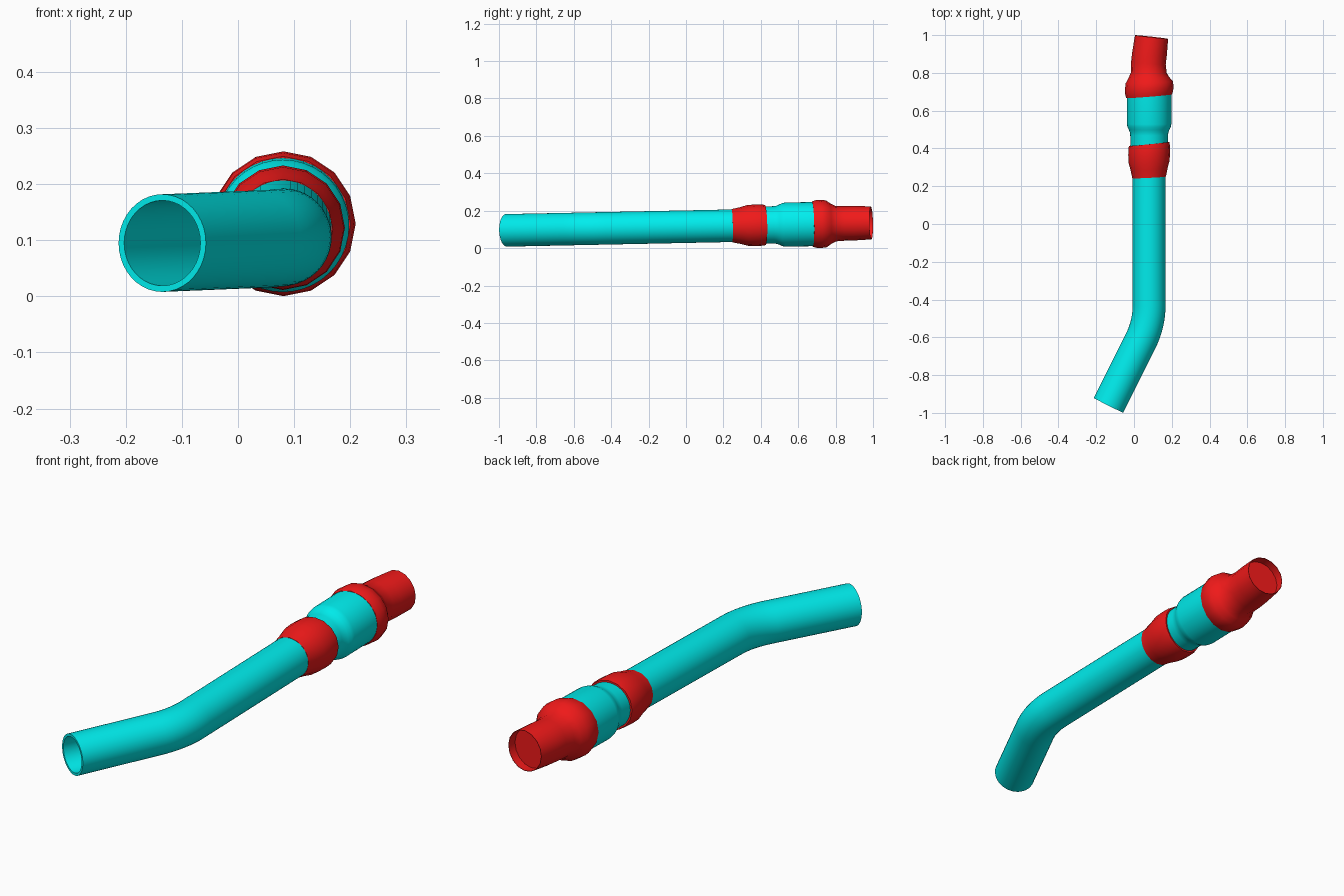
import bpy, bmesh, math
from mathutils import Vector

if "Cube" in bpy.data.objects:
    bpy.data.objects.remove(bpy.data.objects["Cube"])

SLOPE = 0.0205


def height(y):
    return 0.095 + SLOPE * (y + 0.96)


def material(name, rgb):
    m = bpy.data.materials.new(name)
    m.diffuse_color = (*rgb, 1)
    m.use_nodes = True
    m.node_tree.nodes["Principled BSDF"].inputs["Base Color"].default_value = m.diffuse_color
    return m


CYAN = material("cyan", (0.0, 0.85, 0.85))
RED = material("red", (0.87, 0.01, 0.01))


def loft(name, rings, sides, mat, closed=False, cap_end=False):
    """Skin circles given as (y, x, radius, heading angle) in order."""
    bm = bmesh.new()
    loops = []
    for y, x, r, a in rings:
        c = Vector((x, y, height(y)))
        side = Vector((math.cos(a), -math.sin(a), 0))
        up = Vector((0, -SLOPE, 1))
        loops.append([bm.verts.new(c + r * (math.sin(t) * side + math.cos(t) * up))
                      for t in (2 * math.pi * i / sides for i in range(sides))])
    pairs = list(zip(loops, loops[1:]))
    if closed:
        pairs.append((loops[-1], loops[0]))
    for p, q in pairs:
        for i in range(sides):
            j = (i + 1) % sides
            bm.faces.new((p[i], p[j], q[j], q[i]))
    if cap_end:
        bm.faces.new(loops[-1])
    bmesh.ops.recalc_face_normals(bm, faces=bm.faces)
    me = bpy.data.meshes.new(name)
    bm.to_mesh(me)
    bm.free()
    me.materials.append(mat)
    ob = bpy.data.objects.new(name, me)
    bpy.context.collection.objects.link(ob)
    bpy.context.view_layer.objects.active = ob
    ob.select_set(True)
    bpy.ops.object.shade_smooth_by_angle(angle=math.radians(40))
    ob.select_set(False)
    return ob


# Long bent pipe: straight, rounded bend, straight; hollow wall
turn = math.atan2(0.215, 0.43)
T = 0.1
R = T / math.tan(turn / 2)
path = [(-0.96, -0.135, turn)]
for i in range(9):
    a = turn * (1 - i / 8)
    path.append((-0.53 + T - R * math.sin(a), 0.08 - R * (1 - math.cos(a)), a))
path.append((0.42, 0.08, 0))
outer = [(y, x, 0.087, a) for y, x, a in path]
inner = [(y, x, 0.076, a) for y, x, a in reversed(path)]
loft("bent_pipe", outer + inner, 40, CYAN, closed=True)

# Stepped coupling pipe
step = [(0.36, 0.097), (0.47, 0.1), (0.485, 0.102), (0.5, 0.108), (0.515, 0.115),
        (0.53, 0.118), (0.72, 0.118), (0.72, 0.105), (0.53, 0.105), (0.485, 0.09),
        (0.36, 0.088)]
loft("stepped_coupling", [(y, 0.08, r, 0) for y, r in step], 40, CYAN, closed=True)

# Small hose sleeve over the pipe joint
small = [(0.246, 0.084, -0.05), (0.246, 0.089, -0.05), (0.29, 0.098, -0.06),
         (0.33, 0.109, -0.07), (0.375, 0.111, -0.09), (0.41, 0.11, -0.1),
         (0.424, 0.107, -0.1), (0.424, 0.097, -0.1)]
loft("small_hose_sleeve", [(y, 0.08, r, a) for y, r, a in small], 16, RED)

# Large end hose, slightly curved, with a recessed end
loft("end_hose", [
    (0.676, 0.08, 0.114, -0.08), (0.676, 0.08, 0.121, -0.08),
    (0.695, 0.08, 0.127, -0.07), (0.72, 0.081, 0.129, -0.06),
    (0.75, 0.081, 0.125, -0.04), (0.775, 0.079, 0.108, -0.02),
    (0.8, 0.078, 0.095, 0.0), (0.85, 0.076, 0.092, 0.04),
    (0.9, 0.082, 0.092, 0.07), (0.95, 0.088, 0.09, 0.1),
    (0.99, 0.093, 0.088, 0.11), (0.99, 0.093, 0.086, 0.11),
    (0.952, 0.088, 0.086, 0.1)], 16, RED, cap_end=True)
